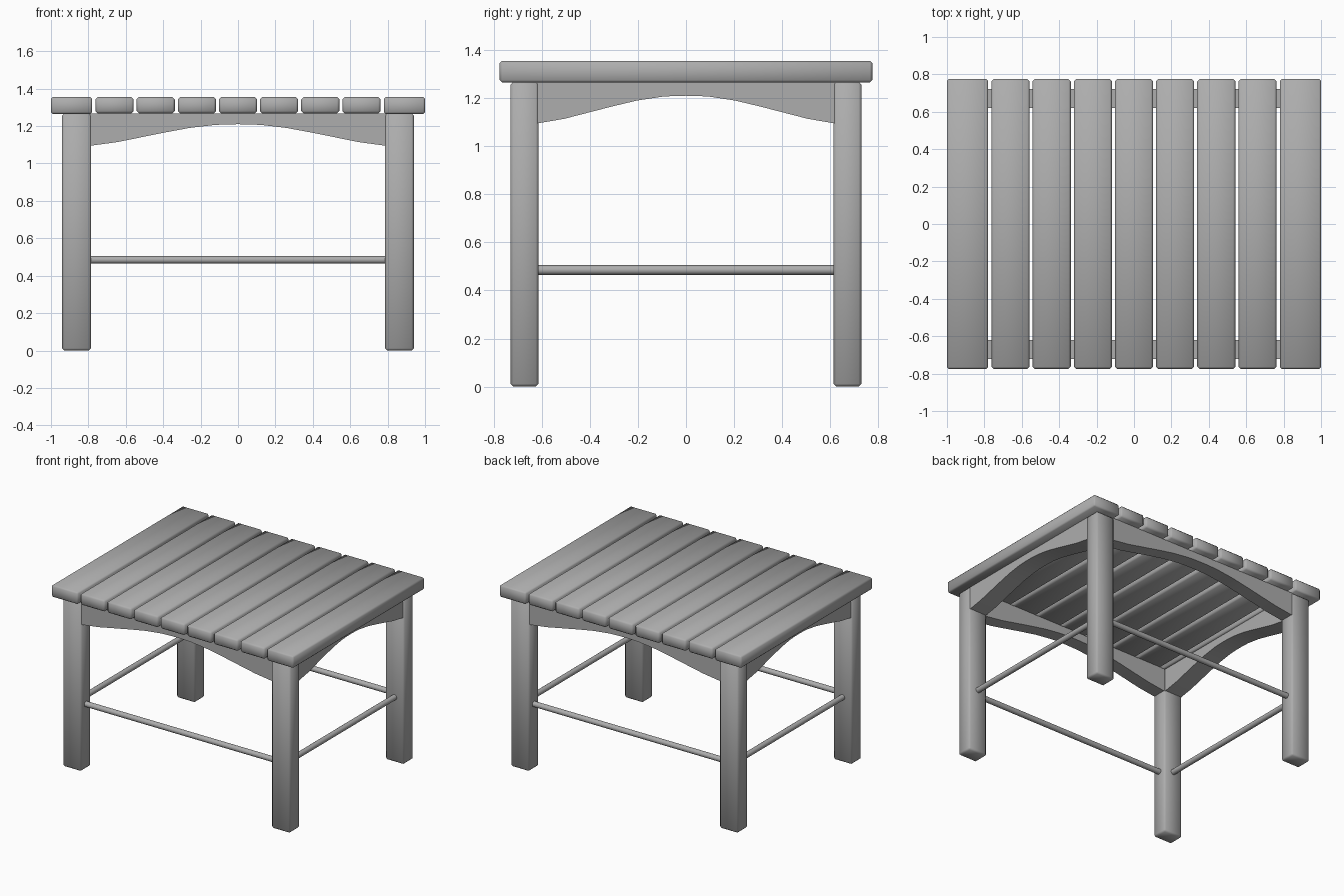
import bpy
import bmesh
from math import pi
from mathutils import Matrix, Vector

cube = bpy.data.objects.get("Cube")
if cube:
    bpy.data.objects.remove(cube, do_unlink=True)

grey = bpy.data.materials.new("grey_wood")
grey.use_nodes = True
tone = (0.42, 0.42, 0.42, 1)
grey.diffuse_color = tone
grey.node_tree.nodes["Principled BSDF"].inputs["Base Color"].default_value = tone


def finish(name, bm, angle=None):
    """Turn a bmesh into a smooth-shaded object."""
    bmesh.ops.recalc_face_normals(bm, faces=bm.faces)
    mesh = bpy.data.meshes.new(name)
    bm.to_mesh(mesh)
    bm.free()
    mesh.materials.append(grey)
    obj = bpy.data.objects.new(name, mesh)
    bpy.context.collection.objects.link(obj)
    bpy.ops.object.select_all(action="DESELECT")
    obj.select_set(True)
    bpy.context.view_layer.objects.active = obj
    if angle is None:
        bpy.ops.object.shade_smooth()
    else:
        bpy.ops.object.shade_smooth_by_angle(angle=angle)
    return obj


def soft_box(name, low, high, bevel):
    """Box between two corners with chamfered, softly shaded edges."""
    low, high = Vector(low), Vector(high)
    bm = bmesh.new()
    place = Matrix.Translation((low + high) / 2) @ Matrix.Diagonal((*(high - low), 1))
    bmesh.ops.create_cube(bm, size=1, matrix=place)
    bmesh.ops.bevel(bm, geom=bm.edges[:], offset=bevel, segments=1, affect="EDGES")
    return finish(name, bm)


def rail(name, half, centre, axis):
    """Thin round bar along x or y."""
    bm = bmesh.new()
    turn = Matrix.Rotation(pi / 2, 4, "Y" if axis == "x" else "X")
    bmesh.ops.create_cone(bm, cap_ends=True, segments=16, radius1=0.02, radius2=0.02,
                          depth=2 * half, matrix=Matrix.Translation(centre) @ turn)
    return finish(name, bm, pi / 4)


# Lower edge of the arched aprons: fraction of half length, height
ARCH = [(0, 1.21), (0.08, 1.209), (0.16, 1.206), (0.33, 1.19),
        (0.5, 1.165), (0.82, 1.114), (1, 1.095)]


def apron(name, half, inner, outer, axis):
    """Arched board built as a strip of columns, then thickened."""
    edge = [(-t, z) for t, z in reversed(ARCH[1:])] + ARCH
    bm = bmesh.new()

    def vert(t, depth, z):
        return bm.verts.new((t * half, depth, z) if axis == "x" else (depth, t * half, z))

    columns = [(vert(t, inner, z), vert(t, inner, TOP_BASE)) for t, z in edge]
    faces = [bm.faces.new((a[0], b[0], b[1], a[1])) for a, b in zip(columns, columns[1:])]
    grown = bmesh.ops.extrude_face_region(bm, geom=faces, use_keep_orig=True)
    shift = outer - inner
    move = Vector((0, shift, 0)) if axis == "x" else Vector((shift, 0, 0))
    bmesh.ops.translate(bm, vec=move,
                        verts=[g for g in grown["geom"] if isinstance(g, bmesh.types.BMVert)])
    return finish(name, bm, pi / 6)


TOP_BASE, TOP = 1.268, 1.355
LEG_X, LEG_Y = (0.785, 0.94), (0.613, 0.73)
RAIL_Z = 0.485

# Table top slats, the two outer ones slightly wider
for i in range(-3, 4):
    soft_box(f"slat_{i + 4}", (i * 0.22 - 0.102, -0.775, TOP_BASE),
             (i * 0.22 + 0.102, 0.775, TOP), 0.012)
soft_box("right_end_slat", (-1, -0.775, TOP_BASE - 0.003), (-0.78, 0.775, TOP), 0.01)
soft_box("left_end_slat", (0.78, -0.775, TOP_BASE - 0.003), (1, 0.775, TOP), 0.01)

# Legs
for sx, side in ((-1, "right"), (1, "left")):
    for sy, end in ((-1, "front"), (1, "back")):
        xs = sorted(sx * v for v in LEG_X)
        ys = sorted(sy * v for v in LEG_Y)
        soft_box(f"{end}_{side}_leg", (xs[0], ys[0], 0), (xs[1], ys[1], TOP_BASE), 0.012)

# Aprons and rails joining the legs
for s, end, side in ((-1, "front", "right"), (1, "back", "left")):
    apron(f"{end}_apron", LEG_X[0] + 0.005, s * (LEG_Y[0] + 0.008), s * (LEG_Y[1] - 0.008), "x")
    apron(f"{side}_apron", LEG_Y[0] + 0.005, s * (LEG_X[0] + 0.008), s * (LEG_X[1] - 0.008), "y")
    rail(f"{end}_rail", LEG_X[0] + 0.01, (0, s * sum(LEG_Y) / 2, RAIL_Z), "x")
    rail(f"{side}_rail", LEG_Y[0] + 0.01, (s * sum(LEG_X) / 2, 0, RAIL_Z), "y")
